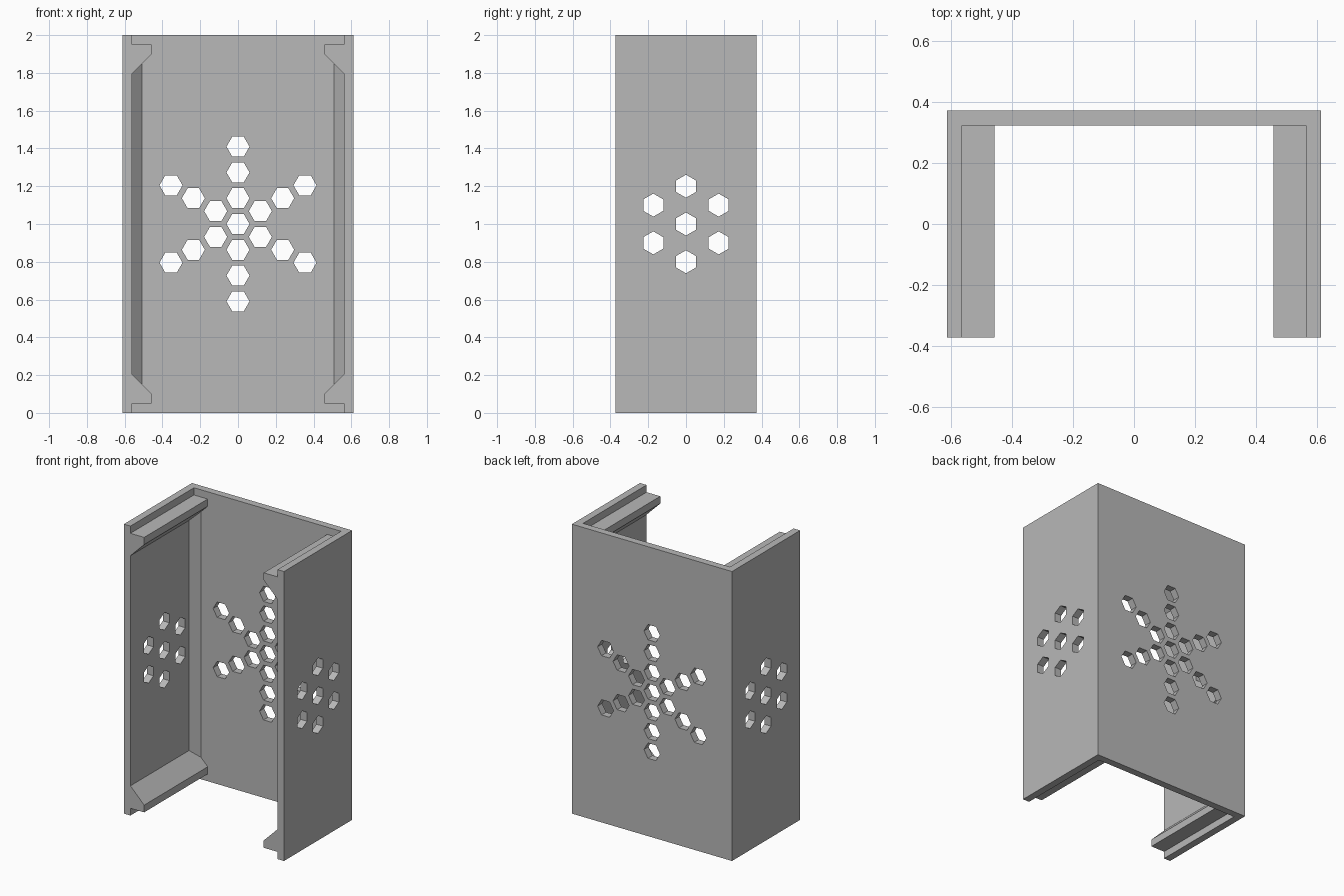
import bpy, bmesh
from math import cos, sin, pi, radians
from mathutils import Vector

cube = bpy.data.objects.get("Cube")
if cube:
    bpy.data.objects.remove(cube, do_unlink=True)

HALF_W, HALF_D, HEIGHT = 0.612, 0.372, 2.0
WALL = 0.05
RAIL = 0.105          # how far the rails stand out from the side walls
CHAMFER = 0.054       # inner back corners
HEX_R = 0.061
MID = HEIGHT / 2
IN_W, IN_Y = HALF_W - WALL, HALF_D - WALL

grey = bpy.data.materials.new("plain grey")
grey.use_nodes = True
colour = (0.48, 0.48, 0.48, 1)
grey.diffuse_color = colour
grey.node_tree.nodes["Principled BSDF"].inputs["Base Color"].default_value = colour


def prism(name, points, sweep):
    """Closed solid made by sweeping a planar outline along a vector."""
    bm = bmesh.new()
    face = bm.faces.new([bm.verts.new(p) for p in points])
    swept = bmesh.ops.extrude_face_region(bm, geom=[face])["geom"]
    moved = [v for v in swept if isinstance(v, bmesh.types.BMVert)]
    bmesh.ops.translate(bm, vec=Vector(sweep), verts=moved)
    bmesh.ops.recalc_face_normals(bm, faces=bm.faces)
    mesh = bpy.data.meshes.new(name)
    bm.to_mesh(mesh)
    bm.free()
    mesh.materials.append(grey)
    obj = bpy.data.objects.new(name, mesh)
    bpy.context.collection.objects.link(obj)
    return obj


def combine(target, tool, operation):
    """Apply a boolean and discard the tool."""
    mod = target.modifiers.new("combine", "BOOLEAN")
    mod.operation, mod.solver, mod.object = operation, "EXACT", tool
    bpy.context.view_layer.objects.active = target
    bpy.ops.object.modifier_apply(modifier=mod.name)
    bpy.data.objects.remove(tool, do_unlink=True)


def hexagon(turn):
    return [(HEX_R * cos(turn + i * pi / 3), HEX_R * sin(turn + i * pi / 3))
            for i in range(6)]


# Back panel
w = HALF_W
housing = prism("housing",
                [(-w, HALF_D, 0), (w, HALF_D, 0), (w, HALF_D, HEIGHT), (-w, HALF_D, HEIGHT)],
                (0, -WALL, 0))

# Side walls with a sloped rail near each end, and chamfered inner back corners
lip = IN_W - RAIL
lower = [(HALF_W, 0), (IN_W, 0), (IN_W, WALL), (lip, WALL),
         (lip, 2 * WALL), (IN_W, 2 * WALL + RAIL)]
outline = lower + [(x, HEIGHT - z) for x, z in reversed(lower)]
for side, label in ((1, "left"), (-1, "right")):
    wall = prism(label + "_side_wall",
                 [(side * x, -HALF_D, z) for x, z in outline], (0, 2 * HALF_D, 0))
    combine(housing, wall, "UNION")

    e = 0.02          # overlap into the walls
    corner = [(IN_W + e, IN_Y + e), (IN_W + e, IN_Y - CHAMFER - e),
              (IN_W - CHAMFER - e, IN_Y + e)]
    strip = prism(label + "_corner_strip",
                  [(side * x, y, 1.5 * WALL) for x, y in corner],
                  (0, 0, HEIGHT - 3 * WALL))
    combine(housing, strip, "UNION")

# Star of hexagonal holes through the back: a centre and six arms of three
star = [(0, 0)] + [(0.1365 * n * sin(k * pi / 3), 0.1365 * n * cos(k * pi / 3))
                   for k in range(6) for n in (1, 2, 3)]
for cx, cz in star:
    hole = prism("back_hole", [(cx + x, IN_Y - 0.1, MID + cz + z) for x, z in hexagon(0)],
                 (0, 0.3, 0))
    combine(housing, hole, "DIFFERENCE")

# Ring of hexagonal holes through both side walls
ring = [(0, 0)] + [(0.2 * sin(k * pi / 3), 0.2 * cos(k * pi / 3)) for k in range(6)]
for cy, cz in ring:
    hole = prism("side_hole", [(-1, cy + y, MID + cz + z) for y, z in hexagon(pi / 6)],
                 (2, 0, 0))
    combine(housing, hole, "DIFFERENCE")

# Merge leftover flat fragments
bm = bmesh.new()
bm.from_mesh(housing.data)
bmesh.ops.remove_doubles(bm, verts=bm.verts, dist=0.0001)
bmesh.ops.dissolve_limit(bm, angle_limit=radians(1), verts=bm.verts, edges=bm.edges)
bm.to_mesh(housing.data)
bm.free()
